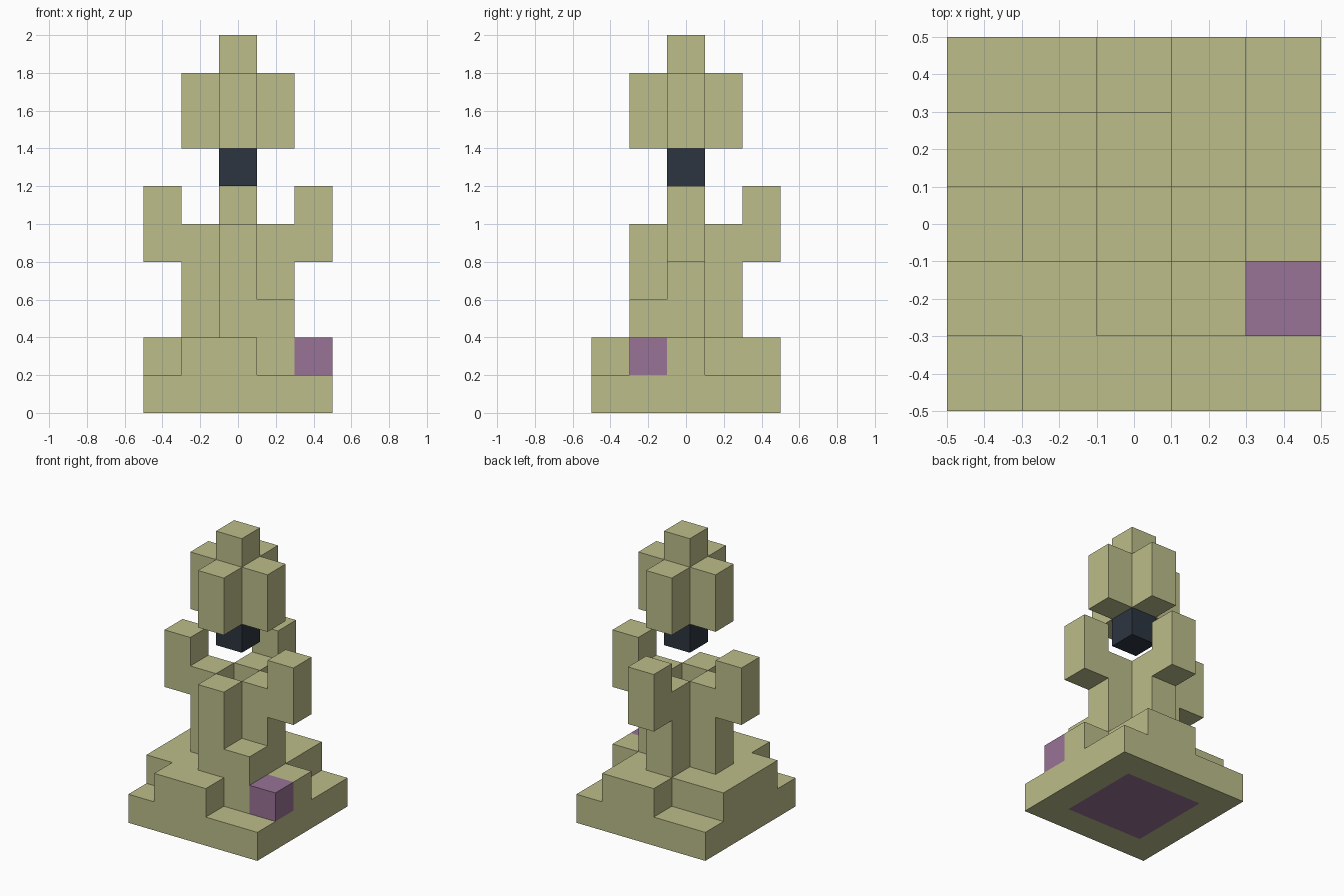
import bpy
import bmesh
from mathutils import Vector

CELL = 0.2

if "Cube" in bpy.data.objects:
    bpy.data.objects.remove(bpy.data.objects["Cube"], do_unlink=True)


def make_material(name, colour):
    mat = bpy.data.materials.new(name)
    mat.use_nodes = True
    mat.diffuse_color = (*colour, 1)
    mat.node_tree.nodes["Principled BSDF"].inputs["Base Color"].default_value = (*colour, 1)
    return mat


olive = make_material("olive", (0.503, 0.509, 0.254))
purple = make_material("purple", (0.314, 0.168, 0.305))
dark = make_material("dark_slate", (0.026, 0.036, 0.051))


def add_block(bm, x, y, z):
    """Box filling inclusive cell ranges in x and y, and levels z[0] to z[1]."""
    low = Vector((x[0] - 0.5, y[0] - 0.5, z[0])) * CELL
    high = Vector((x[1] + 0.5, y[1] + 0.5, z[1])) * CELL
    for v in bmesh.ops.create_cube(bm, size=1)["verts"]:
        v.co = Vector([high[i] if v.co[i] > 0 else low[i] for i in range(3)])


def finish(name, bm, *materials):
    mesh = bpy.data.meshes.new(name)
    bm.to_mesh(mesh)
    bm.free()
    for mat in materials:
        mesh.materials.append(mat)
    obj = bpy.data.objects.new(name, mesh)
    bpy.context.collection.objects.link(obj)
    return obj


def block(name, x, y, z, mat=olive):
    bm = bmesh.new()
    add_block(bm, (x, x), (y, y), z)
    return finish(name, bm, mat)


# Base slab with a purple square inset in its underside
bm = bmesh.new()
add_block(bm, (-2, 2), (-2, 2), (0, 1))
bm.normal_update()
underside = [f for f in bm.faces if f.normal.z < -0.5]
bmesh.ops.inset_region(bm, faces=underside, thickness=CELL, use_even_offset=True)
for f in underside:
    f.material_index = 1
finish("base_slab", bm, olive, purple)

# Ragged step on the slab, one row of cells at a time from front to back
bm = bmesh.new()
step_rows = [(-1, 0), (-2, 1), (-2, 2), (-2, 1), (0, 1)]
for y, span in enumerate(step_rows, start=-2):
    add_block(bm, span, (y, y), (1, 2))
finish("base_step", bm, olive)
block("purple_block", 2, -1, (1, 2), purple)
block("small_step", 1, -1, (2, 3))

# Cross-shaped trunk with a sunken core, and the crown above it
sides = {"front": (0, -1), "back": (0, 1), "left": (1, 0), "right": (-1, 0)}
block("trunk_core", 0, 0, (2, 4))
block("crown_core", 0, 0, (7, 10))
for side, (x, y) in sides.items():
    block(side + "_trunk", x, y, (2, 5))
    block(side + "_crown", x, y, (7, 9))
    # Upturned arms on every side but the front
    if side != "front":
        block(side + "_arm", 2 * x, 2 * y, (4, 6))

# Dark block hanging under the crown
block("dark_block", 0, 0, (6, 7), dark)
